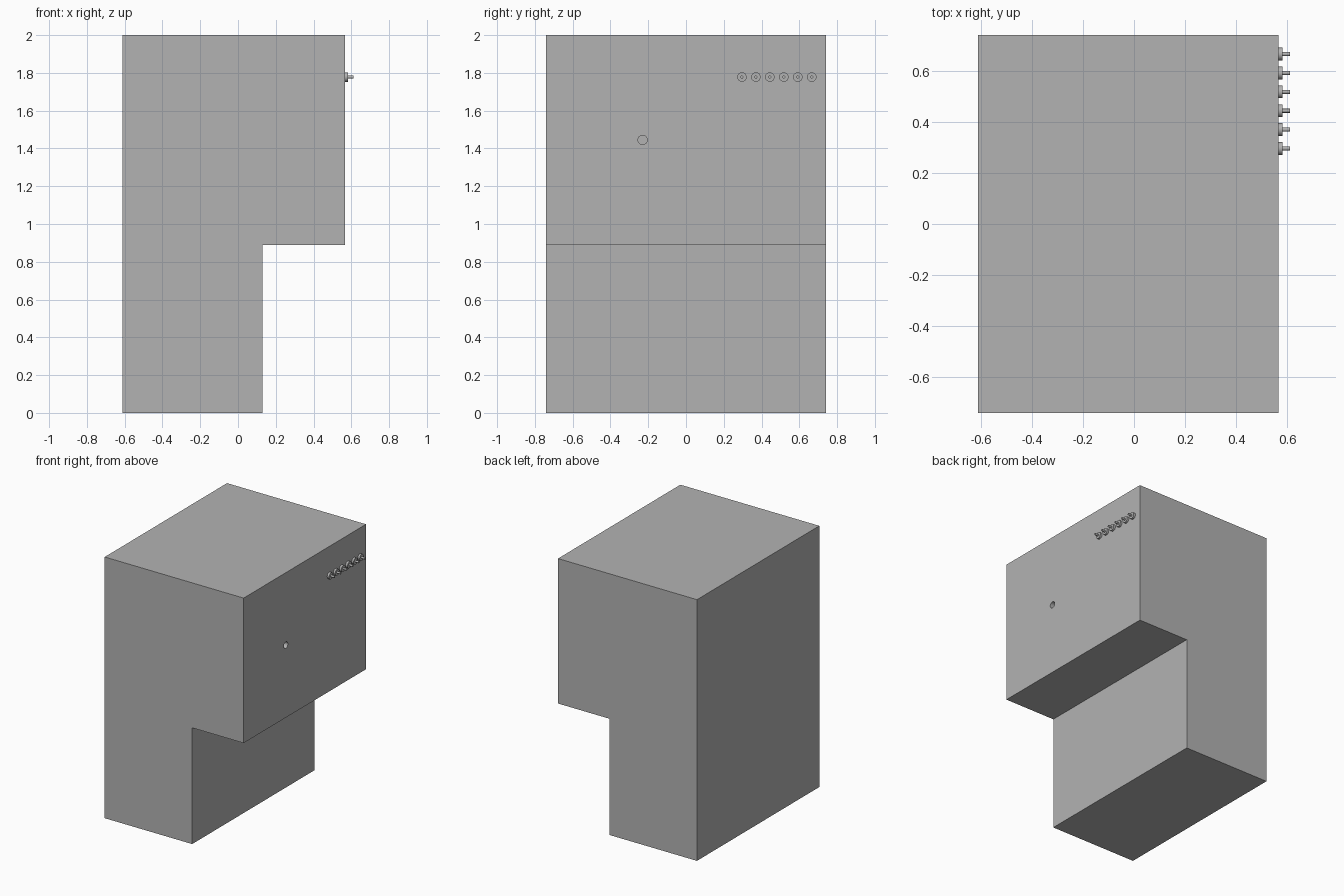
import bpy, bmesh
from math import pi

if "Cube" in bpy.data.objects:
    bpy.data.objects.remove(bpy.data.objects["Cube"])

FRONT_X = 0.566   # x of the control face

# Dark grey paint shared by all parts
grey = bpy.data.materials.new("dark_grey")
grey.diffuse_color = (0.45, 0.45, 0.45, 1)
grey.use_nodes = True
grey.node_tree.nodes["Principled BSDF"].inputs["Base Color"].default_value = grey.diffuse_color


def rod(name, x0, x1, y, z, r, sides=24):
    """Cylinder lying along x."""
    bpy.ops.mesh.primitive_cylinder_add(vertices=sides, radius=r, depth=x1 - x0,
                                        location=((x0 + x1) / 2, y, z),
                                        rotation=(0, pi / 2, 0))
    ob = bpy.context.object
    ob.name = name
    ob.data.materials.append(grey)
    bpy.ops.object.shade_smooth_by_angle()
    return ob


# Cabinet: stepped side profile extruded across y
profile = [(-0.611, 0), (0.13, 0), (0.13, 0.89),
           (FRONT_X, 0.89), (FRONT_X, 2), (-0.611, 2)]
bm = bmesh.new()
face = bm.faces.new([bm.verts.new((x, -0.74, z)) for x, z in profile])
new = bmesh.ops.extrude_face_region(bm, geom=[face])["geom"]
bmesh.ops.translate(bm, vec=(0, 1.48, 0),
                    verts=[v for v in new if isinstance(v, bmesh.types.BMVert)])
bmesh.ops.recalc_face_normals(bm, faces=bm.faces)
mesh = bpy.data.meshes.new("cabinet")
bm.to_mesh(mesh)
bm.free()
mesh.materials.append(grey)
cabinet = bpy.data.objects.new("cabinet", mesh)
bpy.context.collection.objects.link(cabinet)

# Small round socket sunk into the control face
cutter = rod("socket_cutter", FRONT_X - 0.05, FRONT_X + 0.05, -0.23, 1.445, 0.0245)
cutter.hide_render = True
cutter.display_type = 'WIRE'
cut = cabinet.modifiers.new("socket", 'BOOLEAN')
cut.operation = 'DIFFERENCE'
cut.solver = 'EXACT'
cut.object = cutter

# Row of six toggles: round collar with a thin pin
for i in range(6):
    y = 0.296 + i * 0.074
    rod(f"collar_{i + 1}", FRONT_X - 0.002, 0.582, y, 1.778, 0.025)
    rod(f"pin_{i + 1}", 0.577, 0.611, y, 1.778, 0.008, 16)
